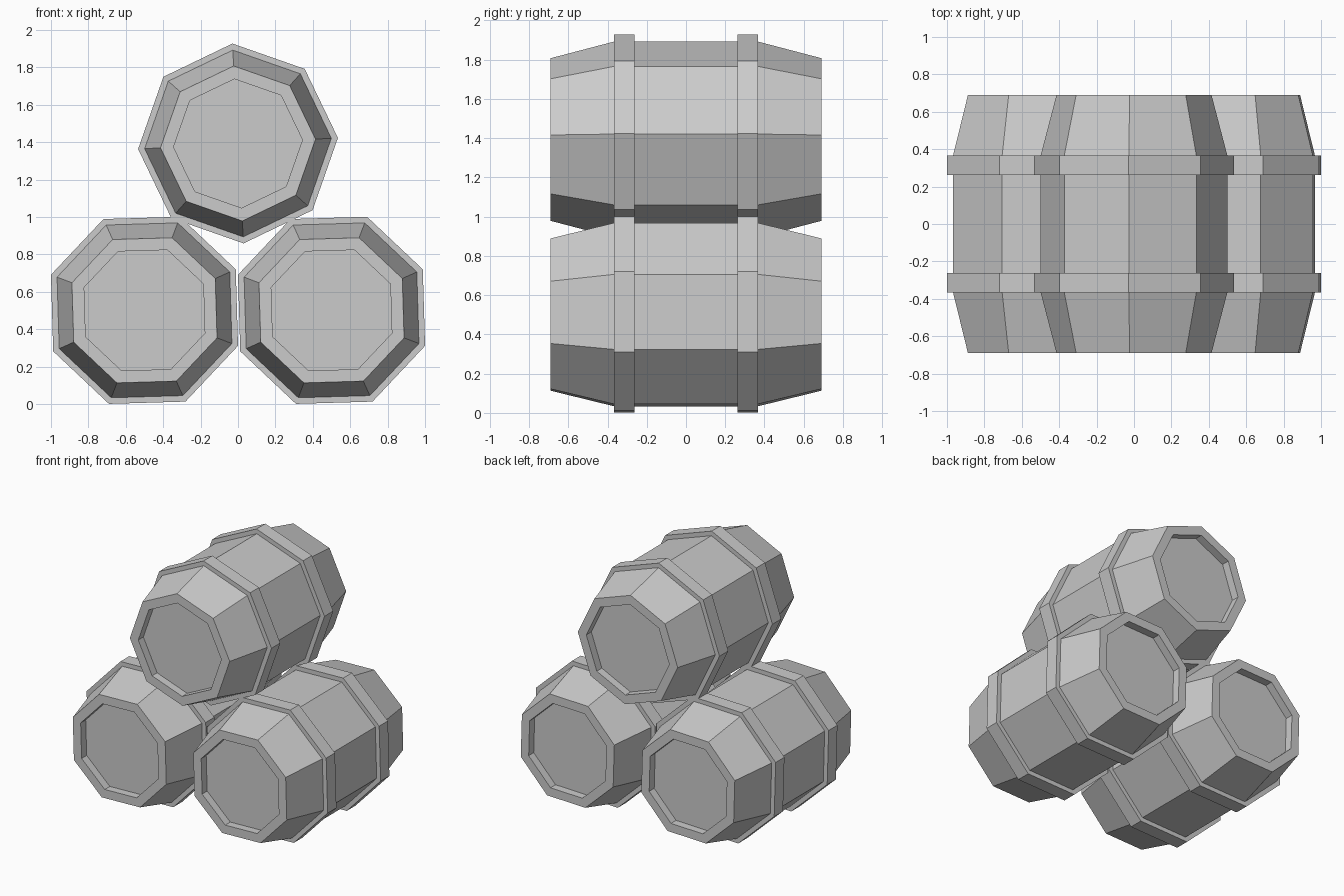
import bpy, bmesh, math

if "Cube" in bpy.data.objects:
    bpy.data.objects.remove(bpy.data.objects["Cube"])

SIDES = 8

# Half profile (radius, y) from one recessed lid to the middle, mirrored for the other end
HALF = [
    (0.345, -0.63),   # recessed lid
    (0.345, -0.69),   # inner rim
    (0.415, -0.69),   # outer rim
    (0.500, -0.366),  # tapered staves
    (0.535, -0.366),  # hoop
    (0.535, -0.262),
    (0.500, -0.262),  # straight belly
]
PROFILE = HALF + [(r, -y) for r, y in reversed(HALF)]


def barrel(name, x, z, turn):
    """Eight-sided barrel lying along y, turned about its own axis."""
    bm = bmesh.new()
    rings = []
    for r, y in PROFILE:
        angles = [math.radians(turn) + math.tau * i / SIDES for i in range(SIDES)]
        rings.append([bm.verts.new((r * math.cos(a), y, r * math.sin(a))) for a in angles])
    for a, b in zip(rings, rings[1:]):
        for i in range(SIDES):
            j = (i + 1) % SIDES
            bm.faces.new((a[i], a[j], b[j], b[i]))
    # flat lids
    bm.faces.new(rings[0])
    bm.faces.new(rings[-1])
    bmesh.ops.recalc_face_normals(bm, faces=bm.faces)
    mesh = bpy.data.meshes.new(name)
    bm.to_mesh(mesh)
    bm.free()
    ob = bpy.data.objects.new(name, mesh)
    ob.location = (x, 0, z)
    bpy.context.collection.objects.link(ob)
    return ob


# Two barrels on the ground, one resting on top
barrel("barrel_left", -0.5, 0.501, 24.2)
barrel("barrel_right", 0.5, 0.501, 24.2)
barrel("barrel_top", 0.0, 1.393, 3.2)
